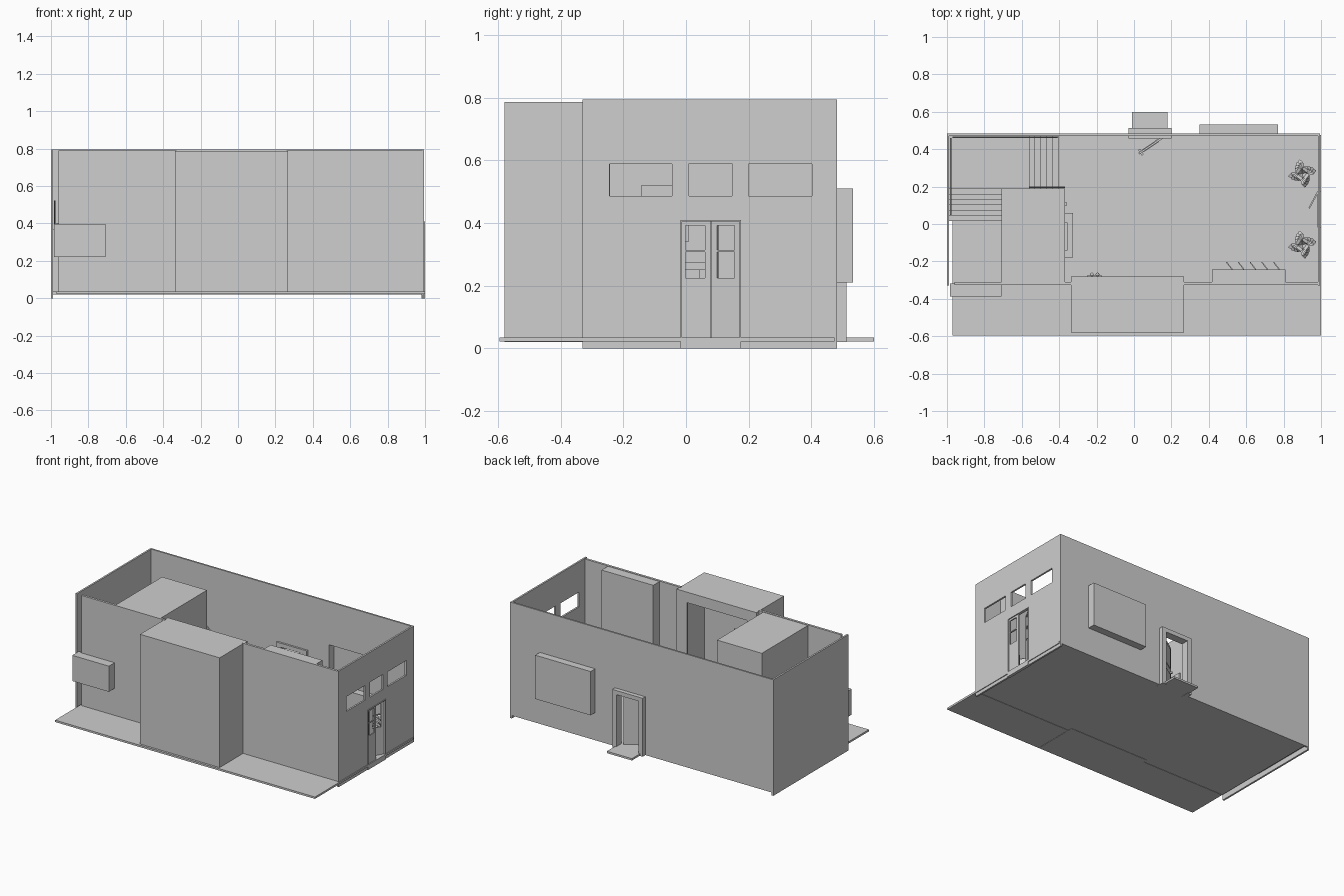
import bpy, bmesh, math
from mathutils import Matrix, Vector

if "Cube" in bpy.data.objects:
    bpy.data.objects.remove(bpy.data.objects["Cube"])

grey = bpy.data.materials.new("plain_grey")
grey.diffuse_color = (0.62, 0.62, 0.62, 1)
grey.use_nodes = True
grey.node_tree.nodes["Principled BSDF"].inputs["Base Color"].default_value = grey.diffuse_color


def finish(name, bm):
    bmesh.ops.recalc_face_normals(bm, faces=bm.faces)
    me = bpy.data.meshes.new(name)
    bm.to_mesh(me)
    bm.free()
    me.materials.append(grey)
    ob = bpy.data.objects.new(name, me)
    bpy.context.collection.objects.link(ob)
    return ob


def add_box(bm, x0, x1, y0, y1, z0, z1):
    m = Matrix.Translation(((x0 + x1) / 2, (y0 + y1) / 2, (z0 + z1) / 2))
    m = m @ Matrix.Diagonal((x1 - x0, y1 - y0, z1 - z0, 1))
    return bmesh.ops.create_cube(bm, size=1, matrix=m)["verts"]


def box(name, *dims):
    bm = bmesh.new()
    add_box(bm, *dims)
    return finish(name, bm)


def shell(name, open_dir, *dims, t=0.01):
    """Hollow box with one open side."""
    bm = bmesh.new()
    add_box(bm, *dims)
    bm.normal_update()
    d = Vector(open_dir)
    bmesh.ops.delete(bm, geom=[f for f in bm.faces if f.normal.dot(d) > 0.9], context="FACES")
    ob = finish(name, bm)
    mod = ob.modifiers.new("thickness", "SOLIDIFY")
    mod.thickness, mod.offset = t, -1
    mod.use_even_offset = True
    return ob


def panel(name, axis, at, u, z, holes=()):
    """Wall in the plane across axis, spanning u and z, with holes (u0, u1, z0, z1)."""
    us = sorted({*u, *[c for h in holes for c in h[:2]]})
    zs = sorted({*z, *[c for h in holes for c in h[2:]]})
    place = (lambda a, b: (at[0], a, b)) if axis == "x" else (lambda a, b: (a, at[0], b))
    bm = bmesh.new()
    for a0, a1 in zip(us, us[1:]):
        for b0, b1 in zip(zs, zs[1:]):
            a, b = (a0 + a1) / 2, (b0 + b1) / 2
            if any(h[0] < a < h[1] and h[2] < b < h[3] for h in holes):
                continue
            bm.faces.new([bm.verts.new(place(*p)) for p in ((a0, b0), (a1, b0), (a1, b1), (a0, b1))])
    bmesh.ops.remove_doubles(bm, verts=bm.verts, dist=1e-5)
    ext = bmesh.ops.extrude_face_region(bm, geom=bm.faces[:], use_keep_orig=True)
    off = Vector((at[1] - at[0], 0, 0) if axis == "x" else (0, at[1] - at[0], 0))
    bmesh.ops.translate(bm, vec=off, verts=[e for e in ext["geom"] if isinstance(e, bmesh.types.BMVert)])
    bmesh.ops.recalc_face_normals(bm, faces=bm.faces)
    bmesh.ops.dissolve_limit(bm, angle_limit=0.01, verts=bm.verts, edges=bm.edges)
    return finish(name, bm)


TOP, FLOOR = 0.79, 0.035

# Floor slab with the front terrace, and the back doorstep
box("floor_slab", -0.97, 1.0, -0.595, 0.475, 0.022, FLOOR)
box("back_doorstep", -0.01, 0.18, 0.47, 0.6, 0.022, FLOOR)

# Outer walls
windows = [(-0.245, -0.045, 0.487, 0.588), (0.01, 0.147, 0.487, 0.59), (0.2, 0.402, 0.487, 0.588)]
panel("right_wall", "x", (0.983, 0.995), (-0.33, 0.483), (0, 0.795),
      windows + [(-0.018, 0.175, 0.02, 0.41)])
panel("left_wall", "x", (-1.0, -0.988), (-0.33, 0.483), (0, 0.795))
panel("back_wall", "y", (0.471, 0.483), (-0.99, 0.99), (0.02, 0.795),
      [(0.0, 0.17, 0.02, 0.395), (0.36, 0.76, 0.22, 0.5)])
panel("front_wall_left", "y", (-0.326, -0.31), (-0.96, -0.33), (0.02, TOP), [(-0.95, -0.72, 0.23, 0.385)])
panel("front_wall_right", "y", (-0.326, -0.31), (0.26, 0.99), (0.02, TOP))

# Projecting volumes
shell("front_bay", (0, 1, 0), -0.337, 0.267, -0.58, -0.28, 0.02, 0.787)
panel("front_bay_opening", "y", (-0.292, -0.28), (-0.33, 0.26), (FLOOR, 0.78),
      [(-0.265, 0.19, FLOOR, 0.715)])
shell("back_niche", (0, -1, 0), 0.35, 0.77, 0.476, 0.533, 0.21, 0.51)
shell("front_left_niche", (0, 1, 0), -0.985, -0.708, -0.388, -0.318, 0.22, 0.396)

# Inner blocks
box("stair_core", -0.708, -0.368, -0.312, 0.19, FLOOR, 0.787)
box("cupboard", 0.418, 0.81, -0.32, -0.242, FLOOR, 0.787)

# Small cupboard doors standing ajar
for i in range(5):
    d = box("cupboard_door", -0.05, 0, -0.003, 0.003, 0.15, 0.33)
    d.rotation_euler.z = math.radians(-52)
    d.location = (0.525 + i * 0.063, -0.243, 0)

# Mantel, chimney breast and picture on the stair core
box("mantel_shelf", -0.368, -0.325, -0.18, 0.06, 0.25, 0.275)
panel("mantel_front", "x", (-0.368, -0.335), (-0.165, 0.045), (FLOOR, 0.25), [(-0.12, 0.0, FLOOR, 0.19)])
box("mantel_picture", -0.368, -0.355, -0.143, 0.008, 0.34, 0.52)

# Right entrance: door frame and double doors, one leaf open
panel("right_door_frame", "x", (0.98, 1.0), (-0.018, 0.176), (0, 0.41), [(-0.013, 0.171, 0.022, 0.405)])
panel("closed_leaf", "x", (0.985, 0.993), (-0.018, 0.079), (FLOOR, 0.408),
      [(-0.002, 0.06, 0.225, 0.308), (-0.002, 0.06, 0.314, 0.392)])
leaf = panel("open_leaf", "x", (-0.004, 0.004), (-0.1, 0), (FLOOR, 0.408),
             [(-0.08, -0.018, 0.225, 0.308), (-0.08, -0.018, 0.314, 0.392)])
leaf.location = (0.983, 0.172, 0)
leaf.rotation_euler.z = math.radians(-28)

# Back entrance: frame and open door with handle
panel("back_door_frame", "y", (0.458, 0.512), (-0.03, 0.2), (0.02, 0.42), [(0.0, 0.17, 0.02, 0.392)])
bm = bmesh.new()
add_box(bm, -0.15, 0, -0.005, 0.005, 0.037, 0.39)
for z0, z1 in ((0.06, 0.19), (0.23, 0.37)):
    add_box(bm, -0.125, -0.025, -0.008, 0.008, z0, z1)
add_box(bm, -0.142, -0.13, -0.018, 0.018, 0.2, 0.212)
door = finish("back_door", bm)
door.location = (0.15, 0.46, 0)
door.rotation_euler.z = math.radians(34)

# Stairs: first flight to a landing, second flight to the upper platform
RISE = 0.028
bm = bmesh.new()
for i in range(5):
    x = -0.4 - i * 0.032
    add_box(bm, x - 0.032, x, 0.19, 0.471, FLOOR, FLOOR + RISE * (i + 1))
LAND = FLOOR + RISE * 6
add_box(bm, -0.988, -0.56, 0.19, 0.471, FLOOR, LAND)
for i in range(6):
    y = 0.19 - i * 0.029
    add_box(bm, -0.988, -0.708, y - 0.029, y, FLOOR, LAND + RISE * (i + 1))
finish("stairs", bm)


# Handrails along the stairs
def rail(name, *points):
    cu = bpy.data.curves.new(name, "CURVE")
    cu.dimensions, cu.bevel_depth, cu.bevel_resolution = "3D", 0.004, 1
    sp = cu.splines.new("POLY")
    sp.points.add(len(points) - 1)
    for p, co in zip(sp.points, points):
        p.co = (*co, 1)
    cu.materials.append(grey)
    bpy.context.collection.objects.link(bpy.data.objects.new(name, cu))


rail("left_handrail", (-0.98, 0.46, 0.4), (-0.98, 0.2, 0.4), (-0.98, 0.05, 0.52))
rail("back_handrail", (-0.41, 0.465, 0.24), (-0.56, 0.465, 0.38), (-0.97, 0.465, 0.4))
rail("core_handrail", (-0.37, 0.197, 0.22), (-0.56, 0.197, 0.38))

# Potted plants: tapered pot and four tiers of arching leaves
for py in (0.27, -0.11):
    bm = bmesh.new()
    bmesh.ops.create_cone(bm, cap_ends=True, segments=12, radius1=0.025, radius2=0.035, depth=0.07,
                          matrix=Matrix.Translation((0, 0, FLOOR + 0.035)))
    for tier in range(4):
        for k in range(4):
            turn = Matrix.Rotation(k * math.pi / 2 + 0.2 + tier * 0.25, 4, "Z")
            r, z = 0.075 - tier * 0.01, 0.1 + tier * 0.03
            rows = [[bm.verts.new(turn @ Vector((r * s, w * side, z + h))) for side in (-1, 1)]
                    for s, w, h in ((0, 0.004, 0), (0.4, 0.016, 0.03), (0.75, 0.016, 0.035), (1, 0.003, 0.02))]
            for a, b in zip(rows, rows[1:]):
                bm.faces.new((a[0], b[0], b[1], a[1]))
    finish("potted_plant", bm).location = (0.9, py, 0)

# Round fittings beside the bay opening
for x in (-0.225, -0.195):
    bm = bmesh.new()
    bmesh.ops.create_uvsphere(bm, u_segments=10, v_segments=6, radius=0.01,
                              matrix=Matrix.Translation((x, -0.27, 0.63)))
    finish("bay_fitting", bm)
box("bay_fitting_bar", -0.25, -0.17, -0.285, -0.275, 0.625, 0.635)
# Handle on the stair core
box("core_handle", -0.37, -0.357, 0.1, 0.115, 0.2, 0.215)
